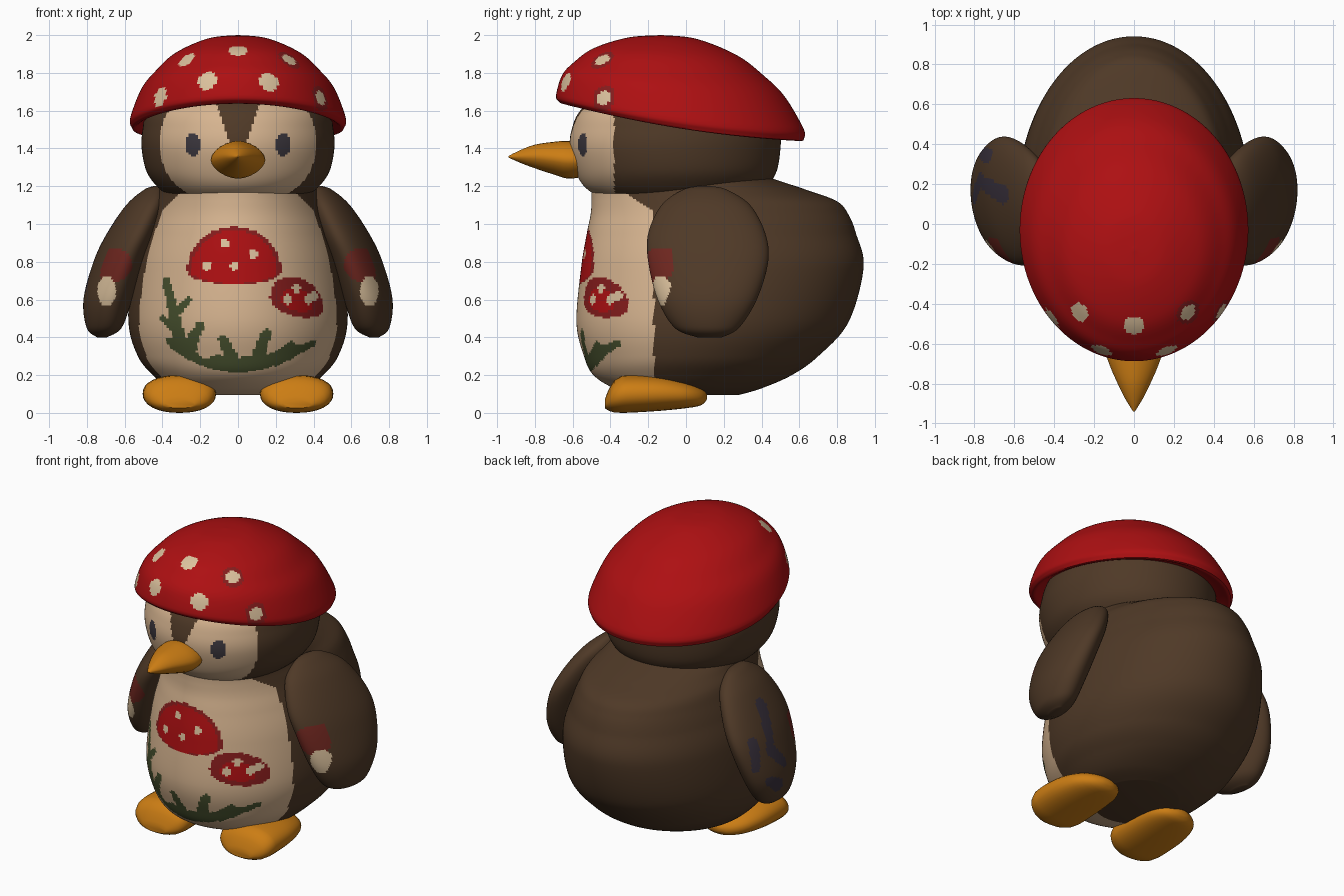
import bpy, bmesh, math
from mathutils import Vector

if "Cube" in bpy.data.objects:
    bpy.data.objects.remove(bpy.data.objects["Cube"])

# ---------- materials ----------
COLOURS = {
    "cream": (0.68, 0.46, 0.28), "brown": (0.078, 0.041, 0.020), "red": (0.42, 0.005, 0.006),
    "dark_red": (0.24, 0.012, 0.012), "orange": (0.60, 0.205, 0.007), "green": (0.062, 0.080, 0.027),
    "eye_grey": (0.045, 0.038, 0.048), "pale_spot": (0.72, 0.54, 0.34),
    "maroon": (0.16, 0.020, 0.014), "navy": (0.040, 0.030, 0.045)}
NAMES = list(COLOURS)
MATS = {}
for n, c in COLOURS.items():
    MATS[n] = bpy.data.materials.new(n)
    MATS[n].diffuse_color = (*c, 1)


# ---------- helpers ----------
def smooth_sections(secs, res):
    """Catmull-Rom resampling of cross-section tuples, about res apart."""
    out, n = [], len(secs)
    for i in range(n - 1):
        p0, p1, p2, p3 = (secs[max(i - 1, 0)], secs[i], secs[i + 1], secs[min(i + 2, n - 1)])
        gap = max(abs(a - b) for a, b in zip(p1, p2))
        k = max(2, math.ceil(gap / res))
        for j in range(k):
            t = j / k
            out.append([0.5 * (2 * b + (c - a) * t + (2 * a - 5 * b + 4 * c - d) * t * t
                               + (3 * b - a - 3 * c + d) * t ** 3)
                        for a, b, c, d in zip(p0, p1, p2, p3)])
    out.append(list(secs[-1]))
    return out


def skin(name, rings, rule):
    """Bridge rings of points, cap the ends, colour each face by rule(centre)."""
    bm = bmesh.new()
    vs = [[bm.verts.new(p) for p in r] for r in rings]
    n = len(rings[0])
    for a, b in zip(vs, vs[1:]):
        for i in range(n):
            bm.faces.new((a[i], a[(i + 1) % n], b[(i + 1) % n], b[i]))
    bm.faces.new(vs[0])
    bm.faces.new(vs[-1])
    bmesh.ops.recalc_face_normals(bm, faces=bm.faces)
    picks = [rule(f.calc_center_median()) for f in bm.faces]
    used = [m for m in NAMES if m in picks]
    for f, m in zip(bm.faces, picks):
        f.material_index = used.index(m)
    me = bpy.data.meshes.new(name)
    bm.to_mesh(me)
    bm.free()
    for m in used:
        me.materials.append(MATS[m])
    ob = bpy.data.objects.new(name, me)
    bpy.context.collection.objects.link(ob)
    bpy.ops.object.select_all(action='DESELECT')
    ob.select_set(True)
    bpy.context.view_layer.objects.active = ob
    bpy.ops.object.shade_smooth_by_angle(angle=math.radians(50))
    return ob


def loft(name, secs, rule, axis="z", segs=48, res=0.03, power=1.0, side=1, skew=0.0):
    """Sections: (position, centre x, half width, low, high) along the y or z axis."""
    rings = []
    for t, cx, hw, lo, hi in smooth_sections(secs, res):
        ring = []
        for i in range(segs):
            a = 2 * math.pi * i / segs
            c, s = math.cos(a), math.sin(a)
            u = cx + hw * math.copysign(abs(c) ** power, c)
            v = (lo + hi) / 2 + (hi - lo) / 2 * math.copysign(abs(s) ** power, s)
            ring.append((side * u, t, v) if axis == "y" else (side * (u + skew * (v - 0.12)), v, t))
        rings.append(ring)
    return skin(name, rings, rule)


def ell(x, z, cx, cz, a, b):
    return ((x - cx) / a) ** 2 + ((z - cz) / b) ** 2


def near_line(x, z, x1, z1, x2, z2, r):
    dx, dz = x2 - x1, z2 - z1
    t = max(0, min(1, ((x - x1) * dx + (z - z1) * dz) / (dx * dx + dz * dz)))
    return math.hypot(x - x1 - t * dx, z - z1 - t * dz) < r * (1.1 - 0.4 * t)


# ---------- body with painted belly ----------
LEAVES = [(-.30, .36, -.38, .70, .030), (-.34, .52, -.26, .60, .024), (-.32, .44, -.40, .50, .024),
          (-.27, .34, -.20, .46, .035), (-.25, .34, -.36, .38, .030), (-.03, .28, -.08, .39, .035),
          (.10, .28, .15, .42, .035), (.20, .28, .28, .36, .030), (.22, .28, .40, .37, .022)]
BELLY_SPOTS = [(-.07, .90), (.08, .84), (-.165, .78), (-.02, .78), (.31, .66), (.26, .60), (.37, .60), (.40, .62)]


def cap_colour(x, z, cx, cz, a, b, drop, core):
    """Mushroom cap: dome above cz, shallow curve below it, darker rim."""
    d = ell(x, z, cx, cz, a, b if z > cz else drop)
    if d < 1:
        return "red" if d < core else "dark_red"


def body_rule(p):
    x, y, z = p
    if y > -0.17 - 0.2 * max(0, min(1, (z - 1.06) / 0.14)):
        return "brown"
    if z < 0.2 and y > -0.2:
        return "cream"
    if any(ell(x, z, sx, sz, .022, .026) < 1 for sx, sz in BELLY_SPOTS):
        return "pale_spot"
    cap = (cap_colour(x, z, -.02, .75, .25, .235, .07, .84)
           or cap_colour(x, z, .31, .58 - (x - .31) * .2, .14, .14, .07, .35))
    if cap:
        return cap
    low = .215 + .97 * x * x
    if abs(x) < .36 and low < z < .285 + .62 * x * x + .015 * math.sin(x * 45):
        return "green"
    if any(near_line(x, z, *leaf) for leaf in LEAVES):
        return "green"
    return "cream"


loft("body", [(.095, 0, .25, -.25, .28), (.13, 0, .36, -.38, .40), (.20, 0, .45, -.49, .56),
              (.30, 0, .53, -.54, .70), (.48, 0, .58, -.58, .86), (.77, 0, .56, -.555, .94),
              (.95, 0, .51, -.525, .90), (1.05, 0, .475, -.505, .86), (1.12, 0, .45, -.50, .80),
              (1.18, 0, .42, -.50, .64), (1.25, 0, .40, -.50, .43), (1.30, 0, .35, -.40, .30)],
     body_rule, segs=220, res=0.012)


# ---------- head with face patches and eyes ----------
def head_rule(p):
    x, y, z = p
    if y > -0.38:
        return "brown"
    if ell(abs(x), z, .24, .1 + 1.32, .042, .062) < 1:
        return "eye_grey"
    if z > 1.40 and abs(x) < .05 + .35 * (z - 1.45):
        return "brown"
    return "cream"


loft("head", [(1.14, 0, .36, -.46, .35), (1.20, 0, .43, -.54, .43), (1.28, 0, .485, -.585, .48),
              (1.40, 0, .51, -.615, .50), (1.50, 0, .505, -.605, .50), (1.60, 0, .48, -.56, .48),
              (1.70, 0, .38, -.44, .38), (1.76, 0, .25, -.30, .25)],
     head_rule, segs=220, res=0.011)

# ---------- beak ----------
loft("beak", [(-.52, 0, .135, 1.255, 1.425), (-.62, 0, .145, 1.24, 1.44), (-.70, 0, .125, 1.262, 1.435),
              (-.80, 0, .082, 1.295, 1.42), (-.88, 0, .042, 1.325, 1.39), (-.94, 0, .004, 1.352, 1.36)],
     lambda p: "orange", axis="y", segs=24, power=1.15)


# ---------- wings and feet, mirrored ----------
def wing_rule(p):
    x, y, z = abs(p.x), p.y, p.z
    if y < -.07:
        if ell(x, z, .695, .645, .05, .08) < 1:
            return "pale_spot"
        if ell(x, z, .66, .785, .10, .09) < 1:
            return "maroon"
    if p.x < 0 and x > .55 + (1 - z) * .2:      # blotches on the left outer side
        if any(near_line(y, z, *b) for b in [(.15, 1.0, .22, .78, .045), (.22, .78, .12, .66, .04),
                                             (.34, .85, .36, .70, .035), (.20, .55, .28, .60, .04)]):
            return "navy"
    return "brown"


WING = [(.40, .72, .025, .06, .19), (.45, .71, .09, -.06, .28), (.60, .69, .125, -.15, .375),
        (.80, .63, .13, -.20, .435), (.95, .565, .125, -.20, .42), (1.10, .49, .10, -.13, .34),
        (1.18, .45, .05, -.02, .22), (1.20, .44, .01, .06, .14)]
FOOT = [(-.43, .31, .08, .025, .07), (-.40, .31, .15, .008, .14), (-.34, .31, .19, .0, .195),
        (-.15, .31, .19, .01, .195), (.0, .30, .16, .025, .165), (.08, .29, .10, .04, .13),
        (.11, .29, .03, .07, .10)]
for side, label in ((1, "right"), (-1, "left")):
    loft(label + "_wing", WING, wing_rule, segs=120, res=0.014, side=side, skew=0.12)
    loft(label + "_foot", FOOT, lambda p: "orange", axis="y", segs=32, power=0.9, side=side)

# ---------- tilted mushroom hat ----------
# profile: (rim scale, height fraction between the sloping rim and the crown)
PROFILE = [(.78, .02), (.88, -.04), (.96, -.10), (.99, -.07), (1.0, .03), (.90, .36), (.77, .57),
           (.58, .79), (.28, .96), (.01, 1.0)]
rings = []
for s, h in smooth_sections(PROFILE, 0.02):
    ring = []
    for i in range(180):
        a = 2 * math.pi * i / 180
        ry = -.03 + .655 * math.sin(a)
        rim = 1.545 - .133 * ry + .072 * ry * ry
        ring.append(Vector((s * .57 * math.cos(a), -.03 - .10 * h + s * .655 * math.sin(a),
                            rim + (2.0 - rim) * h)))
    rings.append(ring)

# spots sit on the front of the hat: find the surface point under each (x, z, ringed)
front = [p for r in rings for p in r if p.y < -.1 and p.z > 1.6]
SPOTS = [(min(front, key=lambda p: math.hypot(p.x - x, p.z - z)), ringed) for x, z, ringed in
         [(0, 1.92, 0), (-.27, 1.87, 0), (.27, 1.87, 1), (-.165, 1.76, 0), (.165, 1.75, 0),
          (-.41, 1.67, 0), (.44, 1.67, 1)]]


def hat_rule(p):
    for c, ringed in SPOTS:
        d = (p - c).length
        if d < (.042 if ringed else .052):
            return "pale_spot"
        if ringed and d < .068:
            return "dark_red"
    return "red"


skin("hat", rings, hat_rule)

for m in bpy.data.materials:
    if m.users and not m.is_grease_pencil:
        m.use_nodes = True
        m.node_tree.nodes["Principled BSDF"].inputs["Base Color"].default_value = m.diffuse_color
